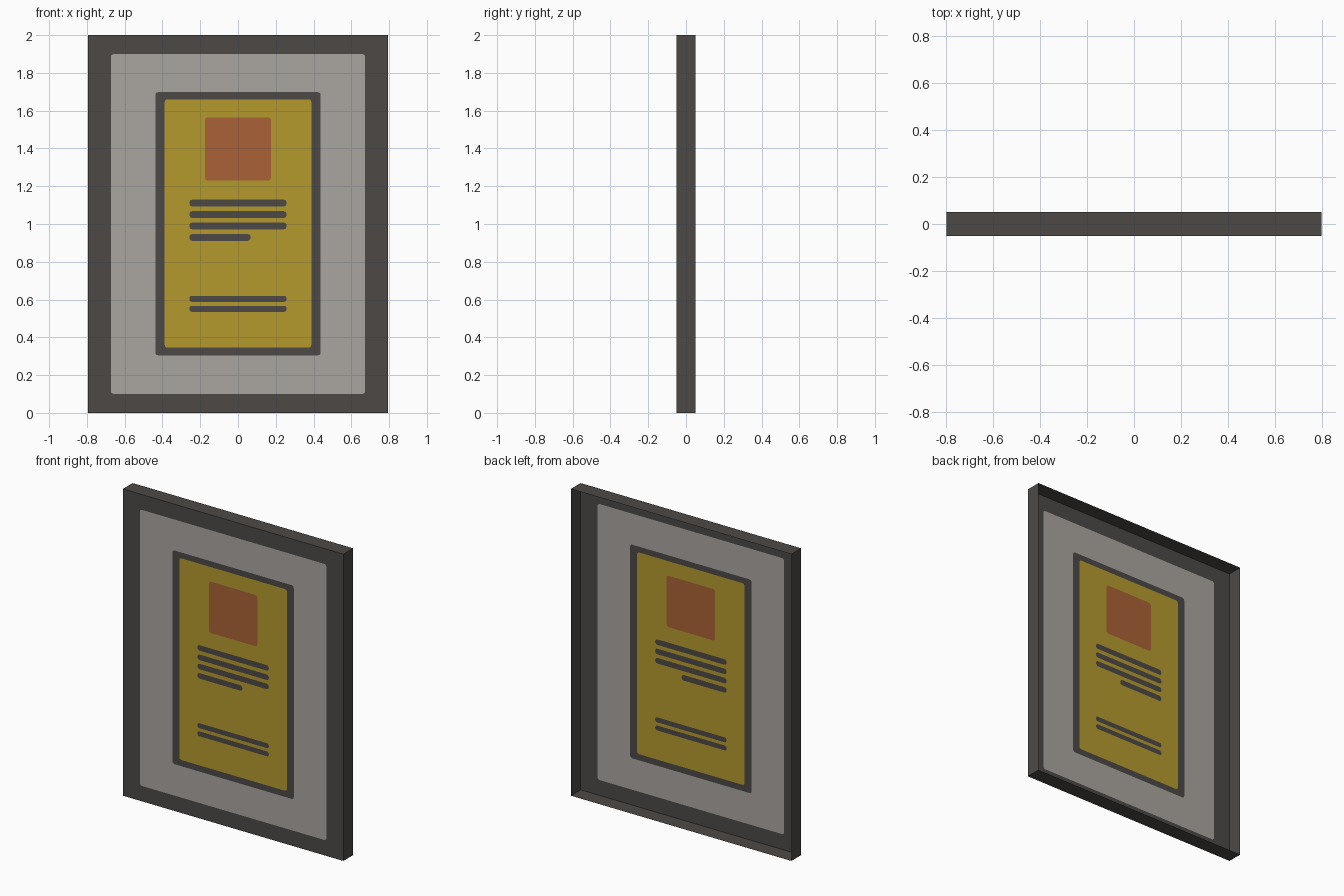
import bpy
import bmesh
import math

if "Cube" in bpy.data.objects:
    bpy.data.objects.remove(bpy.data.objects["Cube"])

W, H, D = 0.795, 2.0, 0.05      # half width, height, half depth


def material(name, r, g, b):
    def lin(c):
        c /= 255
        return c / 12.92 if c <= 0.04045 else ((c + 0.055) / 1.055) ** 2.4
    m = bpy.data.materials.new(name)
    m.diffuse_color = (lin(r), lin(g), lin(b), 1)
    m.use_nodes = True
    m.node_tree.nodes["Principled BSDF"].inputs["Base Color"].default_value = m.diffuse_color
    return m


DARK = material("dark grey", 77, 73, 70)
LIGHT = material("light grey", 170, 166, 160)
YELLOW = material("mustard yellow", 180, 154, 45)
RED = material("rust red", 170, 97, 54)


def finish(name, bm, mat):
    mesh = bpy.data.meshes.new(name)
    bm.to_mesh(mesh)
    bm.free()
    mesh.materials.append(mat)
    bpy.context.collection.objects.link(bpy.data.objects.new(name, mesh))


def outline(x0, x1, z0, z1, r):
    """Points of a rectangle with rounded corners (square if r is 0)."""
    if r == 0:
        return [(x0, z0), (x1, z0), (x1, z1), (x0, z1)]
    pts = []
    corners = [(x0 + r, z0 + r, 180), (x1 - r, z0 + r, 270),
               (x1 - r, z1 - r, 0), (x0 + r, z1 - r, 90)]
    for cx, cz, start in corners:
        for i in range(4):
            a = math.radians(start + 30 * i)
            pts.append((cx + r * math.cos(a), cz + r * math.sin(a)))
    return pts


def region(name, mat, outer, holes=()):
    """Flat piece of the front sheet, with holes where other pieces sit."""
    bm = bmesh.new()
    edges = []
    for rect in [outer, *holes]:
        vs = [bm.verts.new((x, -D, z)) for x, z in outline(*rect)]
        edges += [bm.edges.new((v, vs[i - 1])) for i, v in enumerate(vs)]
    bmesh.ops.triangle_fill(bm, use_beauty=True, use_dissolve=False,
                            edges=edges, normal=(0, -1, 0))
    bm.normal_update()
    bmesh.ops.reverse_faces(bm, faces=[f for f in bm.faces if f.normal.y > 0])
    finish(name, bm, mat)


# Outlines: x0, x1, z0, z1, corner radius
board = (-W, W, 0, H, 0)
panel = (-0.673, 0.673, 0.10, 1.90, 0.016)
border = (-0.438, 0.438, 0.305, 1.698, 0.016)
poster = (-0.388, 0.388, 0.345, 1.66, 0.016)
picture = (-0.174, 0.174, 1.23, 1.565, 0.014)
lines = [(-0.257, 0.066 if i == 3 else 0.257, z - 0.018, z + 0.018, 0.015)
         for i, z in enumerate((1.111, 1.05, 0.99, 0.929))]
lines += [(-0.257, 0.257, z - 0.016, z + 0.016, 0.013) for z in (0.604, 0.551)]

# Front sheet, cut into coloured pieces
region("front_frame", DARK, board, [panel])
region("light_panel", LIGHT, panel, [border])
region("poster_border", DARK, border, [poster])
region("poster", YELLOW, poster, [picture, *lines])
region("poster_picture", RED, picture)
for n, line in enumerate(lines):
    region(f"poster_line_{n + 1}", DARK, line)

# Thin side walls, open at the back
bm = bmesh.new()
pts = outline(*board)
front = [bm.verts.new((x, -D, z)) for x, z in pts]
back = [bm.verts.new((x, D, z)) for x, z in pts]
for i in range(4):
    bm.faces.new((front[i - 1], back[i - 1], back[i], front[i]))
bmesh.ops.recalc_face_normals(bm, faces=bm.faces[:])
bm.normal_update()
for f in bm.faces:
    c = f.calc_center_median()
    c.z -= H / 2
    if f.normal.dot(c) < 0:
        f.normal_flip()
finish("side_walls", bm, DARK)
